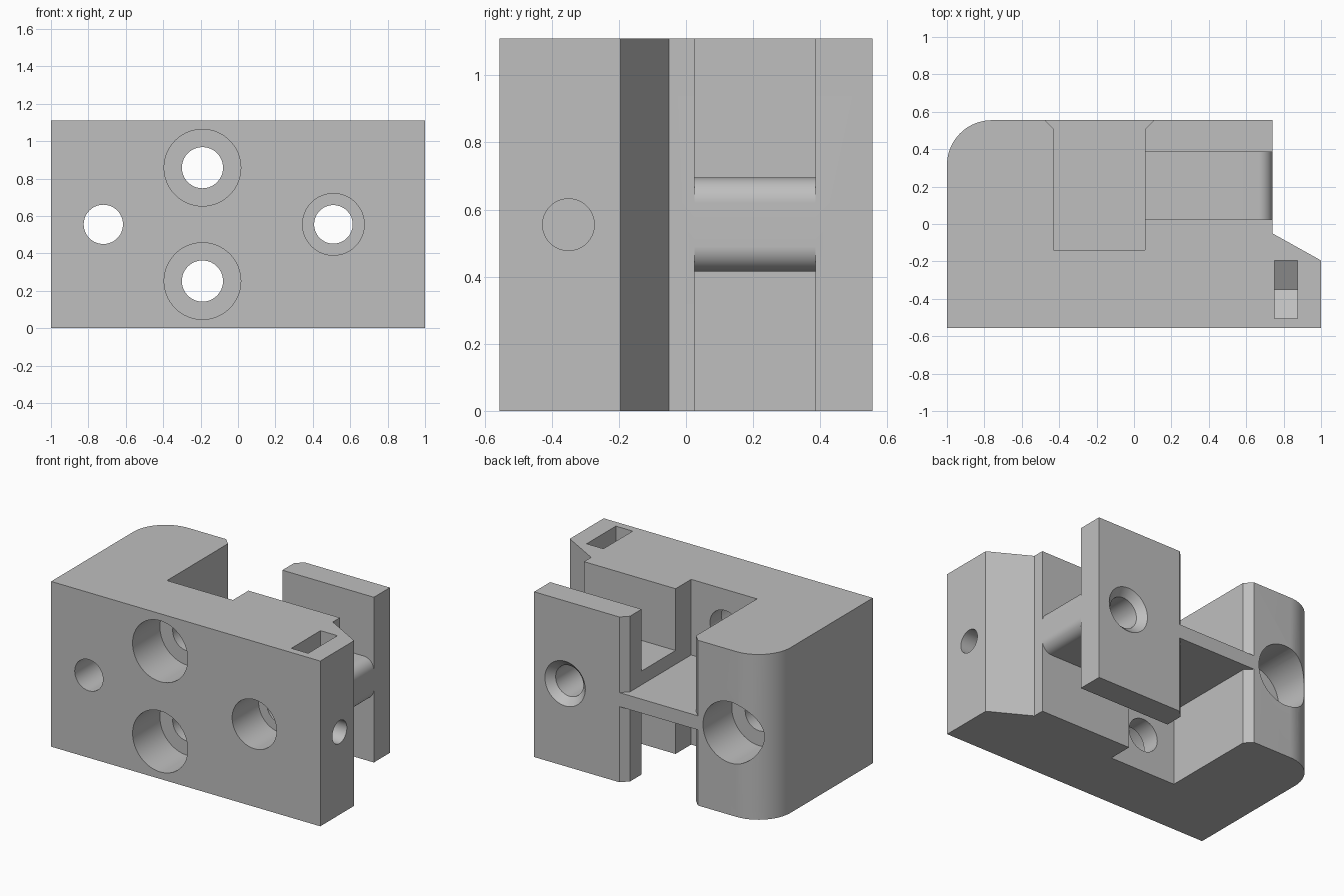
import bpy, bmesh, math
from mathutils import Vector

cube = bpy.data.objects.get("Cube")
if cube:
    bpy.data.objects.remove(cube, do_unlink=True)

H = 1.11        # block height
B = 0.555       # half depth
MID = H / 2     # middle height


def to_object(name, bm):
    bmesh.ops.recalc_face_normals(bm, faces=bm.faces)
    mesh = bpy.data.meshes.new(name)
    bm.to_mesh(mesh)
    bm.free()
    obj = bpy.data.objects.new(name, mesh)
    bpy.context.collection.objects.link(obj)
    return obj


def prism(name, outline, axis, lo, hi):
    """Extrude a 2D outline along one axis."""
    place = {"X": lambda p, t: (t, p[0], p[1]),
             "Y": lambda p, t: (p[0], t, p[1]),
             "Z": lambda p, t: (p[0], p[1], t)}[axis]
    bm = bmesh.new()
    face = bm.faces.new([bm.verts.new(place(p, lo)) for p in outline])
    step = Vector(place((0, 0), hi - lo))
    new = bmesh.ops.extrude_face_region(bm, geom=[face])["geom"]
    bmesh.ops.translate(bm, vec=step, verts=[v for v in new if isinstance(v, bmesh.types.BMVert)])
    return to_object(name, bm)


def bore(name, axis, a, z, steps, n=64):
    """Stepped round cutter from (position, radius) pairs along x or y."""
    bm = bmesh.new()
    rings = []
    for t, r in steps:
        ring = []
        for i in range(n):
            ang = math.tau * i / n
            u, w = a + r * math.cos(ang), z + r * math.sin(ang)
            ring.append(bm.verts.new((u, t, w) if axis == "Y" else (t, u, w)))
        rings.append(ring)
    for r0, r1 in zip(rings, rings[1:]):
        for i in range(n):
            j = (i + 1) % n
            bm.faces.new((r0[i], r0[j], r1[j], r1[i]))
    bm.faces.new(rings[0])
    bm.faces.new(rings[-1])
    return to_object(name, bm)


def arc(cx, cy, r, start, end, n):
    return [(cx + r * math.cos(math.radians(start + (end - start) * i / n)),
             cy + r * math.sin(math.radians(start + (end - start) * i / n)))
            for i in range(n + 1)]


def combine(target, tool, operation):
    mod = target.modifiers.new(operation.lower(), "BOOLEAN")
    mod.operation = operation
    mod.solver = "EXACT"
    mod.object = tool
    bpy.context.view_layer.objects.active = target
    bpy.ops.object.modifier_apply(modifier=mod.name)
    bpy.data.objects.remove(tool, do_unlink=True)


# Main body: rounded corner, open pocket with chamfered mouth, sloped wing
R, CH = 0.24, 0.047
body = prism("clamp_block", [
    (-1, -B), (1, -B), (1, -0.195), (0.74, -0.05), (0.74, 0.025),
    (0.06, 0.025), (0.06, -0.14), (-0.43, -0.14), (-0.43, B - CH),
    (-0.43 - CH, B)] + arc(-1 + R, B - R, R, 90, 180, 20), "Z", 0, H)

# Rear plate with chamfered edge
combine(body, prism("rear_plate", [
    (0.06, 0.385), (0.74, 0.385), (0.74, B), (0.06 + CH, B), (0.06, B - CH)],
    "Z", 0, H), "UNION")

# Rounded bar joining the plate to the body
F, HB = 0.075, 0.14
bar = ([(0.06, MID + HB), (0.06, MID - HB)]
       + arc(0.74 - F, MID - HB + F, F, -90, 0, 12)
       + arc(0.74 - F, MID + HB - F, F, 0, 90, 12))
combine(body, prism("joining_bar", bar, "Y", -0.03, 0.45), "UNION")

# Thin web across the pocket
web = [(-0.5, -0.2), (0.13, -0.2), (0.13, B), (-0.5, B)]
combine(body, prism("pocket_web", web, "Z", MID - 0.047, MID + 0.047), "UNION")

# Bolt holes with counterbores, and a countersink in the plate
for z in (MID - 0.303, MID + 0.303):
    combine(body, bore("pocket_bolt_cutter", "Y", -0.19, z, [
        (-0.7, 0.205), (-0.265, 0.205), (-0.265, 0.11), (0, 0.11)]), "DIFFERENCE")
combine(body, bore("clamp_bolt_cutter", "Y", 0.51, MID, [
    (-0.7, 0.165), (-0.275, 0.165), (-0.275, 0.103), (B - 0.047, 0.103),
    (B, 0.15), (0.7, 0.15)]), "DIFFERENCE")
combine(body, bore("corner_bolt_cutter", "Y", -0.72, MID, [
    (-0.7, 0.105), (0.25, 0.105), (0.25, 0.205), (0.7, 0.205)]), "DIFFERENCE")

# Nut slot with pointed floor, and the side screw hole leading to it
combine(body, prism("nut_slot_cutter", [
    (-0.505, H + 0.1), (-0.505, MID - 0.09), (-0.35, MID - 0.18),
    (-0.195, MID - 0.09), (-0.195, H + 0.1)], "X", 0.75, 0.875), "DIFFERENCE")
combine(body, bore("side_screw_cutter", "X", -0.35, MID, [
    (0.8, 0.077), (1.1, 0.077)]), "DIFFERENCE")

# Single grey plastic
grey = bpy.data.materials.new("grey_plastic")
grey.use_nodes = True
colour = (0.52, 0.52, 0.52, 1)
grey.diffuse_color = colour
next(n for n in grey.node_tree.nodes if n.type == "BSDF_PRINCIPLED").inputs["Base Color"].default_value = colour
body.data.materials.clear()
body.data.materials.append(grey)
for poly in body.data.polygons:
    poly.material_index = 0

bpy.ops.object.select_all(action="DESELECT")
body.select_set(True)
bpy.context.view_layer.objects.active = body
bpy.ops.object.shade_smooth_by_angle(angle=math.radians(25))
